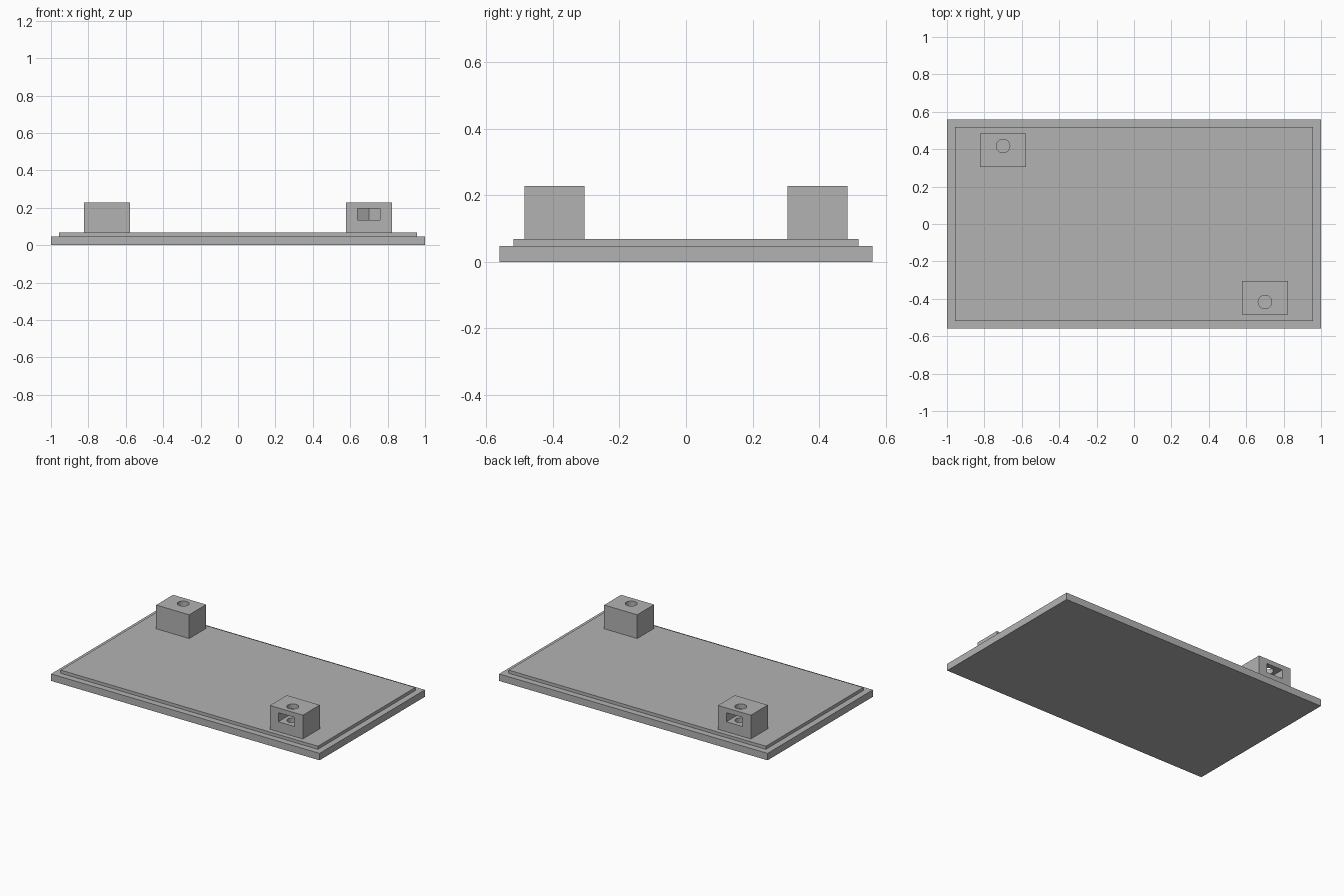
import bpy
import bmesh
import math
from mathutils import Matrix, Vector

cube = bpy.data.objects.get("Cube")
if cube:
    bpy.data.objects.remove(cube, do_unlink=True)

grey = bpy.data.materials.new("plain grey")
grey.use_nodes = True
grey.diffuse_color = (0.45, 0.45, 0.45, 1)
grey.node_tree.nodes["Principled BSDF"].inputs["Base Color"].default_value = grey.diffuse_color

PLATE_TOP, LIP_TOP, POST_TOP = 0.047, 0.068, 0.228


def finish(bm, name):
    bmesh.ops.recalc_face_normals(bm, faces=bm.faces)
    mesh = bpy.data.meshes.new(name)
    bm.to_mesh(mesh)
    bm.free()
    mesh.materials.append(grey)
    obj = bpy.data.objects.new(name, mesh)
    bpy.context.collection.objects.link(obj)
    return obj


def prism(name, outline, z0, z1):
    """Extrude a flat outline from z0 up to z1."""
    bm = bmesh.new()
    face = bm.faces.new([bm.verts.new((x, y, z0)) for x, y in outline])
    ext = bmesh.ops.extrude_face_region(bm, geom=[face])
    verts = [g for g in ext["geom"] if isinstance(g, bmesh.types.BMVert)]
    bmesh.ops.translate(bm, vec=(0, 0, z1 - z0), verts=verts)
    return finish(bm, name)


def ring(cx, cy, r, n):
    return [(cx + r * math.cos(2 * math.pi * i / n),
             cy + r * math.sin(2 * math.pi * i / n)) for i in range(n)]


def cut(obj, cutter):
    cutter.hide_render = True
    mod = obj.modifiers.new("cut", "BOOLEAN")
    mod.operation = "DIFFERENCE"
    mod.solver = "EXACT"
    mod.object = cutter
    bpy.context.view_layer.objects.active = obj
    bpy.ops.object.modifier_apply(modifier=mod.name)
    bpy.data.objects.remove(cutter, do_unlink=True)


# Lid plate with a raised step on top
bm = bmesh.new()
bmesh.ops.create_cube(bm, size=1, matrix=Matrix.Translation((0, 0, PLATE_TOP / 2))
                      @ Matrix.Diagonal((2, 1.12, PLATE_TOP, 1)))
bm.normal_update()
top = max(bm.faces, key=lambda f: f.calc_center_median().z)
bmesh.ops.inset_region(bm, faces=[top], thickness=0.059)
ext = bmesh.ops.extrude_face_region(bm, geom=[top])
bmesh.ops.translate(bm, vec=Vector((0, 0, LIP_TOP - PLATE_TOP)),
                    verts=[g for g in ext["geom"] if isinstance(g, bmesh.types.BMVert)])
if top.is_valid:
    bmesh.ops.delete(bm, geom=[top], context="FACES_ONLY")
finish(bm, "lid_plate")

# Screw post: block, round bore and nut pocket open to the front
cx, cy = 0.70, -0.417
post = prism("front_left_post",
             [(0.577, -0.485), (0.823, -0.485), (0.823, -0.305), (0.577, -0.305)],
             LIP_TOP, POST_TOP)
cut(post, prism("bore_cutter", ring(cx, cy, 0.036, 32), 0.03, 0.3))
half = 0.06
side = half / math.cos(math.pi / 6)
pocket = [(cx - half, -0.6), (cx + half, -0.6), (cx + half, cy + side / 2),
          (cx, cy + side), (cx - half, cy + side / 2)]
cut(post, prism("pocket_cutter", pocket, 0.135, 0.196))

post.select_set(True)
bpy.context.view_layer.objects.active = post
bpy.ops.object.shade_smooth_by_angle(angle=math.radians(30))

# Matching post at the opposite corner
back = post.copy()
back.data = post.data.copy()
back.name = "back_right_post"
back.rotation_euler.z = math.pi
bpy.context.collection.objects.link(back)
